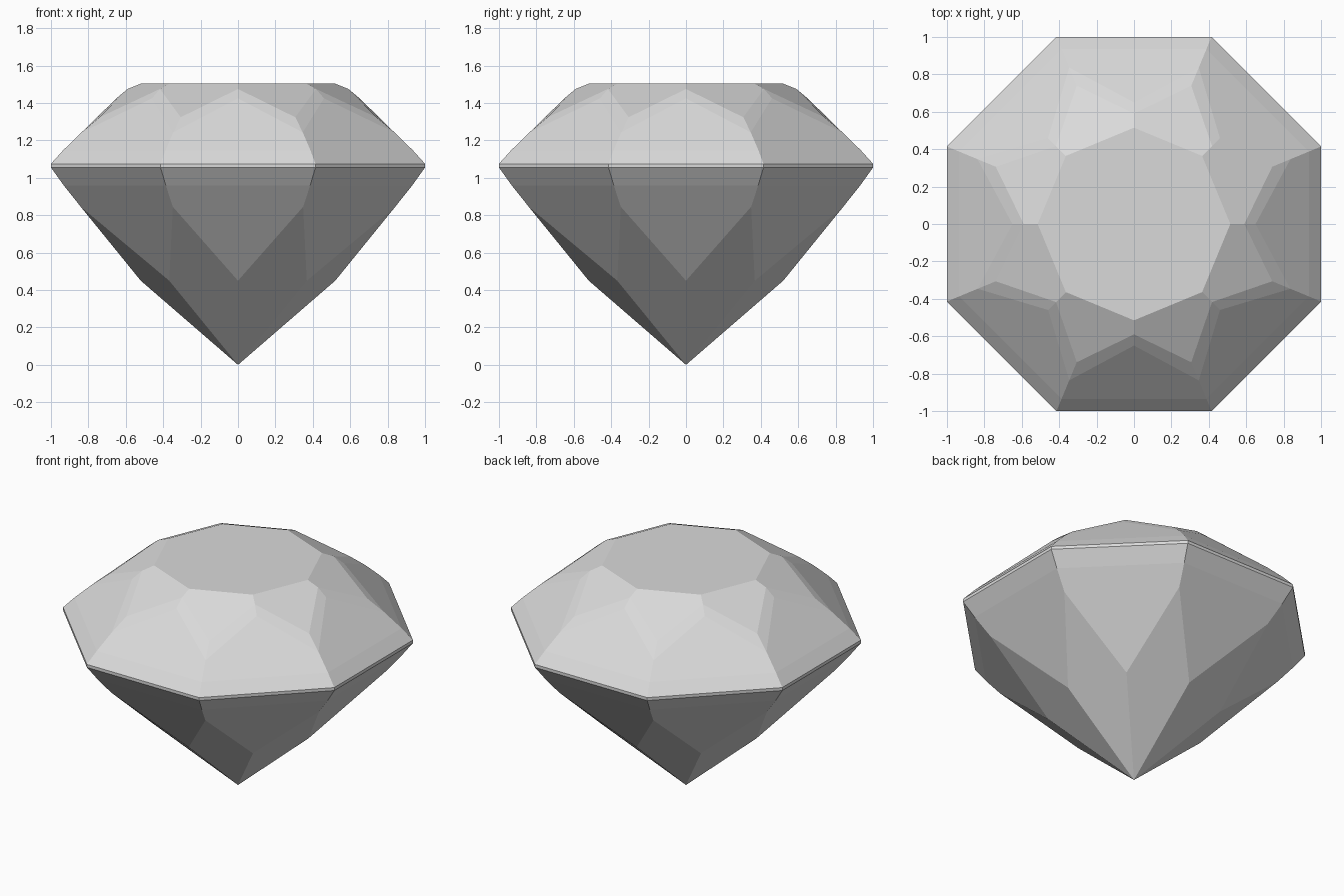
import bpy
import bmesh
import math

cube = bpy.data.objects.get("Cube")
if cube:
    bpy.data.objects.remove(cube, do_unlink=True)

SIDES = 8
STEP = 2 * math.pi / SIDES
CORNER = 1 / math.cos(STEP / 2)   # circumradius per unit of half width


def make_material(name, rgb):
    mat = bpy.data.materials.new(name)
    mat.use_nodes = True
    mat.diffuse_color = (*rgb, 1)
    mat.node_tree.nodes["Principled BSDF"].inputs["Base Color"].default_value = (*rgb, 1)
    return mat


bm = bmesh.new()


def ring(radius, z, turn=0.0):
    """Eight points; turn 0 starts on an axis, turn 0.5 on a girdle corner."""
    return [bm.verts.new((radius * math.cos((k + turn) * STEP),
                          radius * math.sin((k + turn) * STEP), z))
            for k in range(SIDES)]


# Crown rings, top to bottom
table = ring(0.515, 1.505)
star_side = ring(0.59, 1.475)
bezel_top = ring(0.65, 1.425)
star_tip = ring(0.80, 1.324, 0.5)
bezel_side = ring(0.905, 1.243, 0.5)
crown_rim = ring(0.935 * CORNER, 1.147, 0.5)

# Girdle rings
girdle_top = ring(CORNER, 1.075, 0.5)
girdle_bottom = ring(CORNER, 1.055, 0.5)

# Pavilion rings and point
pavilion_rim = ring(0.932 * CORNER, 0.96, 0.5)
kite_side = ring(0.91, 0.845, 0.5)
kite_tip = ring(0.52, 0.45)
culet = bm.verts.new((0, 0, 0))

bm.faces.new(table)
for k in range(SIDES):
    n, p = (k + 1) % SIDES, k - 1
    # Star facet and the narrow bevels on both of its lower edges
    bm.faces.new((table[k], star_side[k], star_tip[k], star_side[n], table[n]))
    bm.faces.new((star_side[k], bezel_top[k], bezel_side[k], star_tip[k]))
    bm.faces.new((star_side[n], star_tip[k], bezel_side[k], bezel_top[n]))
    # Large crown facet
    bm.faces.new((bezel_top[k], bezel_side[p], crown_rim[p], crown_rim[k], bezel_side[k]))
    # Rim strips and girdle
    for upper, lower in ((crown_rim, girdle_top), (girdle_top, girdle_bottom),
                         (girdle_bottom, pavilion_rim)):
        bm.faces.new((upper[p], lower[p], lower[k], upper[k]))
    # Large pavilion kite and the lower facet running to the point
    bm.faces.new((pavilion_rim[p], kite_side[p], kite_tip[k], kite_side[k], pavilion_rim[k]))
    bm.faces.new((kite_side[k], kite_tip[k], culet, kite_tip[n]))

bmesh.ops.recalc_face_normals(bm, faces=bm.faces)
mesh = bpy.data.meshes.new("cut_gem")
bm.to_mesh(mesh)
bm.free()
mesh.materials.append(make_material("pale_grey", (0.7, 0.7, 0.7)))
gem = bpy.data.objects.new("cut_gem", mesh)
bpy.context.collection.objects.link(gem)
